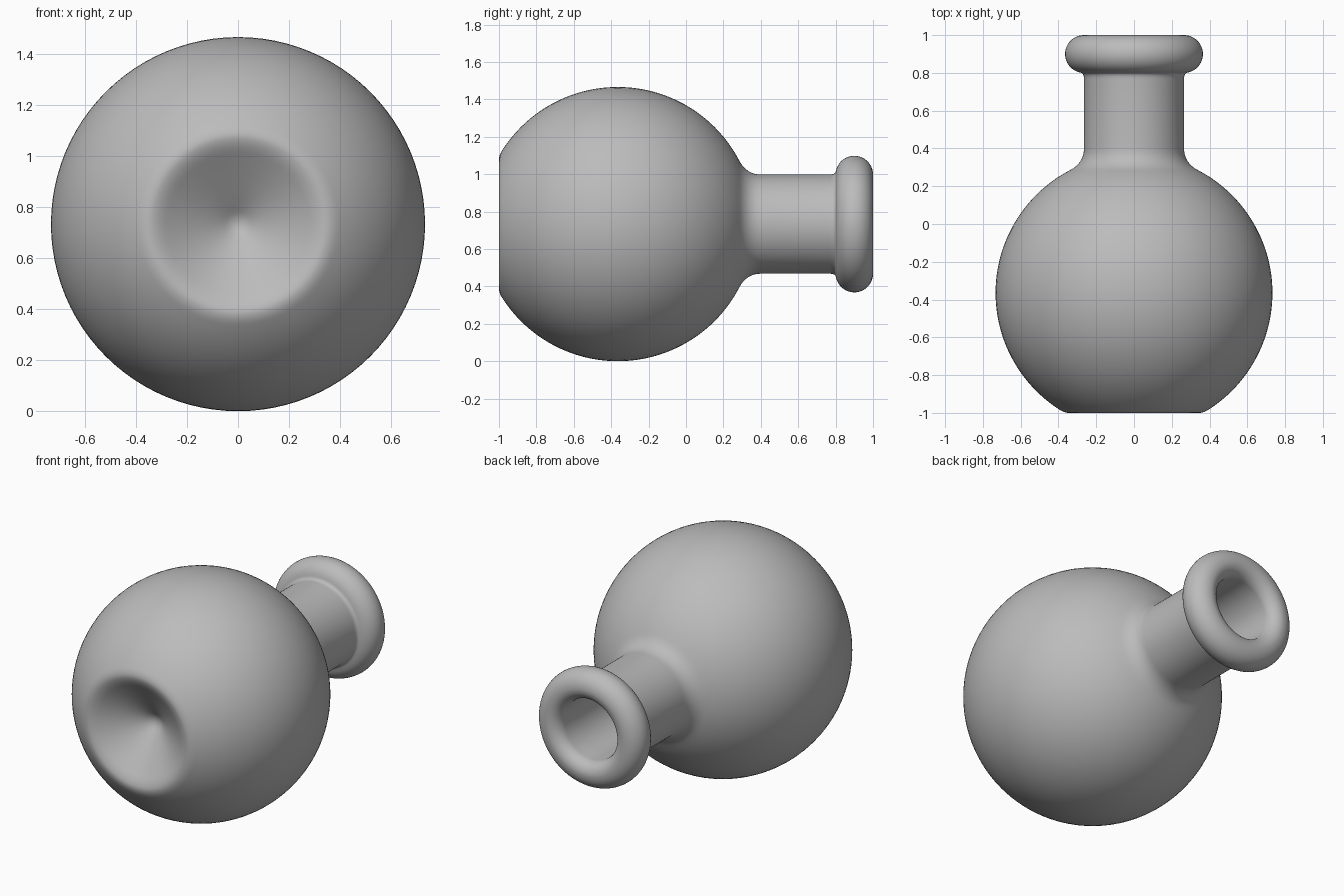
import bpy, bmesh, math
from mathutils import Matrix, Vector

cube = bpy.data.objects.get("Cube")
if cube:
    bpy.data.objects.remove(cube)

AXIS_Z = 0.733       # height of the flask's axis
BULB_Y = -0.365      # centre of the bulb along the axis
BULB_R = 0.733


def arc(r, y, radius, start, end, steps):
    """Profile points (radius, y) on an arc; 0 deg is outward, 90 deg is +y."""
    pts = []
    for i in range(steps + 1):
        a = math.radians(start + (end - start) * i / steps)
        pts.append((r + radius * math.cos(a), y + radius * math.sin(a)))
    return pts


def bezier(p0, p1, p2, steps):
    """Interior points of a quadratic rounding between two profile points."""
    p0, p1, p2 = Vector(p0), Vector(p1), Vector(p2)
    pts = []
    for i in range(1, steps):
        t = i / steps
        pts.append(tuple(p0 * (1 - t) ** 2 + p1 * 2 * t * (1 - t) + p2 * t * t))
    return pts


def lathe(name, profile, material, segments=96):
    """Turn a closed-on-axis profile around the y axis."""
    bm = bmesh.new()
    verts = [bm.verts.new((r, y, 0)) for r, y in profile]
    edges = [bm.edges.new(pair) for pair in zip(verts, verts[1:])]
    bmesh.ops.spin(bm, geom=verts + edges, cent=(0, 0, 0), axis=(0, 1, 0),
                   angle=math.tau, steps=segments)
    bmesh.ops.remove_doubles(bm, verts=bm.verts, dist=0.0005)
    bmesh.ops.recalc_face_normals(bm, faces=bm.faces)
    bm.transform(Matrix.Translation((0, 0, AXIS_Z)))
    mesh = bpy.data.meshes.new(name)
    bm.to_mesh(mesh)
    bm.free()
    mesh.materials.append(material)
    obj = bpy.data.objects.new(name, mesh)
    bpy.context.collection.objects.link(obj)
    bpy.ops.object.select_all(action='DESELECT')
    obj.select_set(True)
    bpy.context.view_layer.objects.active = obj
    bpy.ops.object.shade_smooth()
    return obj


grey = bpy.data.materials.new("plain grey")
grey.use_nodes = True
grey.diffuse_color = (0.5, 0.5, 0.5, 1)
grey.node_tree.nodes["Principled BSDF"].inputs["Base Color"].default_value = (0.5, 0.5, 0.5, 1)

profile = []
# Conical dent with a rounded tip
profile += [(0, -0.80)] + bezier((0, -0.80), (0.03, -0.80), (0.06, -0.825), 4)
profile += [(0.06, -0.825), (0.15, -0.885), (0.27, -0.965)]
# Rounded rim of the dent
profile += bezier((0.27, -0.965), (0.315, -0.998), (0.345, -1.0), 6)
profile += [(0.345, -1.0)] + bezier((0.345, -1.0), (0.37, -1.0), (0.397, -0.981), 5)
# Bulb
profile += arc(0, BULB_Y, BULB_R, -57.2, 62.5, 48)
# Fillet and neck
profile += bezier((0.338, 0.285), (0.265, 0.325), (0.265, 0.40), 8)
profile += [(0.265, 0.40), (0.265, 0.77)]
# Rolled lip
profile += bezier((0.265, 0.77), (0.265, 0.80), (0.285, 0.802), 4)
profile += arc(0.265, 0.90, 0.10, -78, 90, 20)
profile += arc(0.265, 0.925, 0.075, 95, 180, 9)
# Inner wall of neck, bulb and dent
profile += [(0.19, 0.80), (0.19, 0.40)]
profile += bezier((0.19, 0.40), (0.19, 0.27), (0.26, 0.235), 6)
profile += arc(0, BULB_Y, 0.655, 66, -58, 40)
profile += [(0.30, -0.90), (0.06, -0.74), (0, -0.72)]

lathe("flask", profile, grey)
